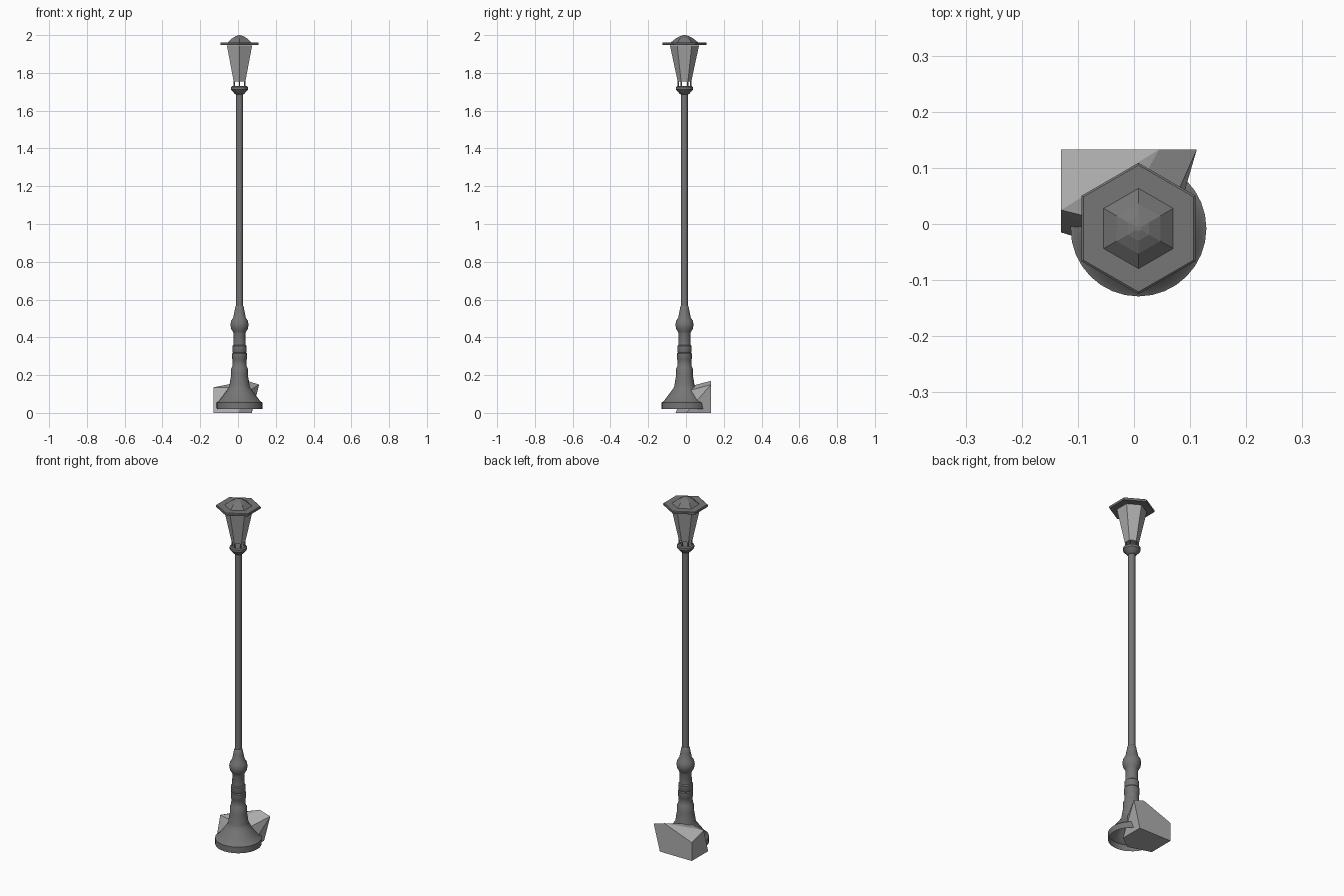
import bpy, bmesh, math
from mathutils import Vector

if "Cube" in bpy.data.objects:
    bpy.data.objects.remove(bpy.data.objects["Cube"])

CX, CY = 0.008, -0.008   # lamp axis


def grey(name, v):
    m = bpy.data.materials.new(name)
    m.diffuse_color = (v, v, v, 1)
    m.use_nodes = True
    m.node_tree.nodes["Principled BSDF"].inputs["Base Color"].default_value = m.diffuse_color
    return m


METAL = grey("dark_metal", 0.18)
GLASS = grey("lantern_glass", 0.4)
STONE = grey("stone", 0.42)


def finish(bm, name, smooth, mat=METAL):
    bmesh.ops.recalc_face_normals(bm, faces=bm.faces)
    mesh = bpy.data.meshes.new(name)
    bm.to_mesh(mesh)
    bm.free()
    mesh.materials.append(mat)
    ob = bpy.data.objects.new(name, mesh)
    bpy.context.collection.objects.link(ob)
    if smooth:
        bpy.ops.object.select_all(action='DESELECT')
        ob.select_set(True)
        bpy.context.view_layer.objects.active = ob
        bpy.ops.object.shade_smooth_by_angle(angle=math.radians(35))
    return ob


def lathe(name, profile, sides, caps=(True, True), smooth=False, mat=METAL):
    """Revolve (radius, z) pairs about the lamp axis, first corner on +y."""
    bm = bmesh.new()
    rings = []
    for r, z in profile:
        ring = []
        for i in range(sides):
            a = math.pi / 2 + 2 * math.pi * i / sides
            ring.append(bm.verts.new((CX + r * math.cos(a), CY + r * math.sin(a), z)))
        rings.append(ring)
    for lo, hi in zip(rings, rings[1:]):
        for i in range(sides):
            j = (i + 1) % sides
            bm.faces.new((lo[i], lo[j], hi[j], hi[i]))
    if caps[0]:
        bm.faces.new(rings[0][::-1])
    if caps[1]:
        bm.faces.new(rings[-1])
    return finish(bm, name, smooth, mat)


# Flared base, hollow underneath, with ringed shaft and bulb
lathe("base", [(0.121, 0.02), (0.121, 0.055), (0.112, 0.06), (0.09, 0.088),
               (0.07, 0.115), (0.056, 0.135), (0.053, 0.145), (0.048, 0.18),
               (0.044, 0.2), (0.044, 0.235), (0.038, 0.245), (0.036, 0.28),
               (0.039, 0.285), (0.039, 0.315), (0.035, 0.32), (0.038, 0.325),
               (0.038, 0.355), (0.033, 0.36), (0.031, 0.42), (0.035, 0.43),
               (0.044, 0.445), (0.048, 0.467), (0.044, 0.488), (0.033, 0.505),
               (0.026, 0.54), (0.022, 0.562), (0.018, 0.567)],
      32, (False, False), True)

# Long straight pole
lathe("pole", [(0.018, 0.56), (0.018, 1.69)], 20, (False, False), True)

# Cup at the top of the pole
lathe("pole_cup", [(0.018, 1.685), (0.026, 1.69), (0.045, 1.712), (0.045, 1.725),
                   (0.038, 1.73)], 20, (True, True), True)

# Short lantern legs
for i in range(6):
    a = math.pi / 2 + i * math.pi / 3
    d = Vector((math.cos(a), math.sin(a), 0))
    bm = bmesh.new()
    bmesh.ops.create_cone(bm, cap_ends=True, segments=6, radius1=0.004,
                          radius2=0.004, depth=0.032)
    bmesh.ops.translate(bm, verts=bm.verts,
                        vec=Vector((CX, CY, 1.743)) + d * 0.032)
    finish(bm, f"lantern_leg_{i + 1}", False)

# Six-sided tapered lantern, brim and domed roof
lathe("lantern_body", [(0.036, 1.755), (0.077, 1.945)], 6, mat=GLASS)
lathe("brim", [(0.115, 1.948), (0.117, 1.952), (0.117, 1.959), (0.113, 1.962)], 6)
lathe("roof", [(0.0725, 1.955), (0.0715, 1.962), (0.045, 1.983), (0.022, 1.995),
               (0.005, 2.0)], 6)

# Faceted rock behind the base
bm = bmesh.new()
for p in [(-0.13, 0.133, 0), (0.073, 0.133, 0), (0.073, 0.0, 0), (0.0, -0.055, 0),
          (-0.13, -0.015, 0), (-0.13, 0.133, 0.105), (0.045, 0.133, 0.17),
          (0.112, 0.133, 0.15), (-0.13, 0.025, 0.135), (0.055, 0.005, 0.115),
          (-0.03, 0.0, 0.135)]:
    bm.verts.new(p)
bmesh.ops.convex_hull(bm, input=bm.verts)
bmesh.ops.dissolve_limit(bm, angle_limit=0.03, verts=bm.verts, edges=bm.edges)
finish(bm, "rock", False, STONE)
